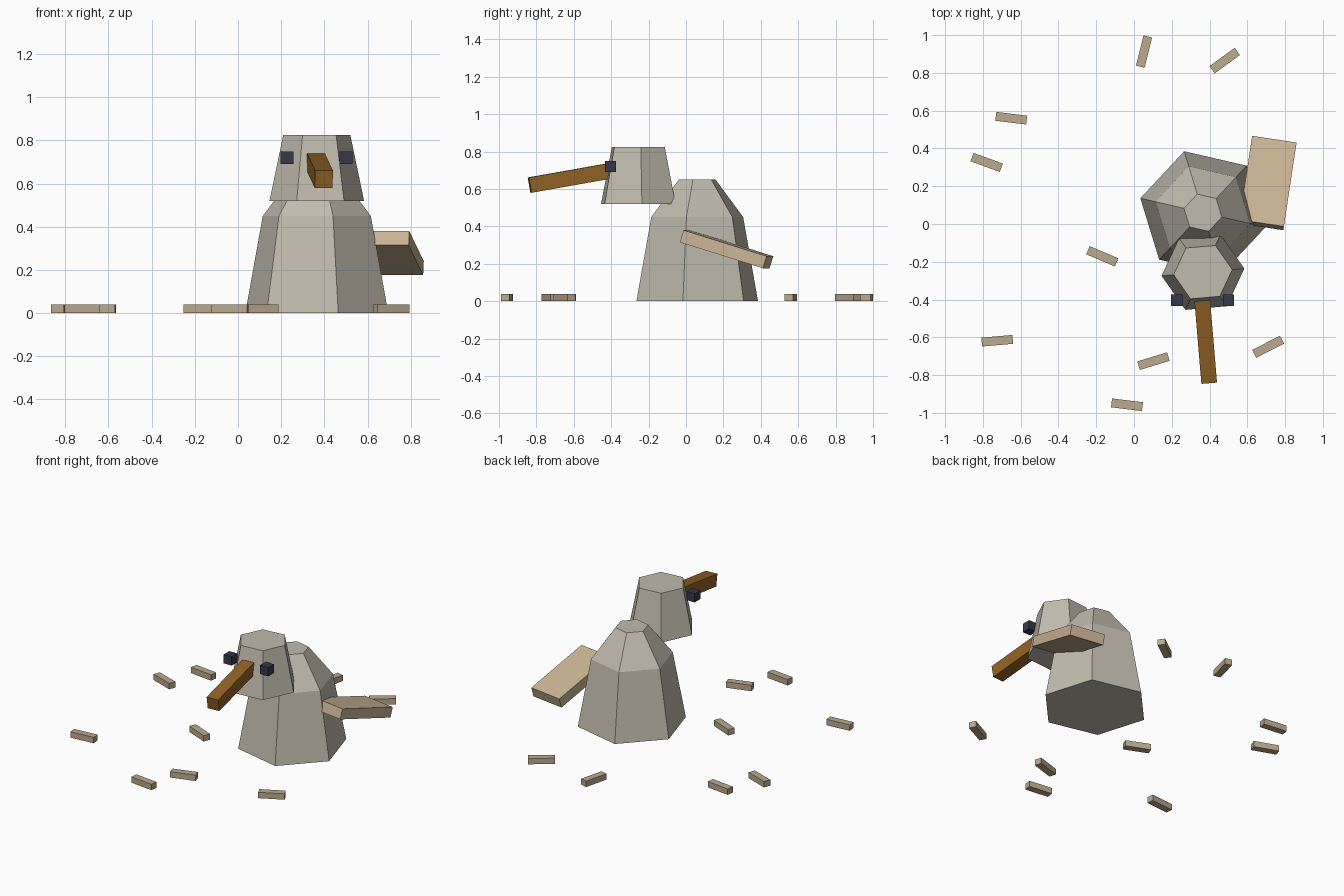
import bpy, bmesh
from math import radians, cos, sin, tau

if "Cube" in bpy.data.objects:
    bpy.data.objects.remove(bpy.data.objects["Cube"])


def material(name, rgb):
    # 0-255 screen colour to linear diffuse colour
    m = bpy.data.materials.new(name)
    m.diffuse_color = [(c / 255) ** 2.2 for c in rgb] + [1]
    m.use_nodes = True
    m.node_tree.nodes["Principled BSDF"].inputs["Base Color"].default_value = m.diffuse_color
    return m


STONE = material("stone", (192, 186, 172))
HORN = material("horn", (145, 98, 42))
DARK = material("dark", (58, 58, 75))
TAN = material("tan", (202, 180, 148))
SEED = material("seed", (186, 168, 140))


def finish(name, bm, mat, loc, rot=(0, 0, 0)):
    bmesh.ops.recalc_face_normals(bm, faces=bm.faces)
    me = bpy.data.meshes.new(name)
    bm.to_mesh(me)
    bm.free()
    me.materials.append(mat)
    ob = bpy.data.objects.new(name, me)
    ob.location = loc
    ob.rotation_euler = [radians(a) for a in rot]
    bpy.context.collection.objects.link(ob)
    return ob


def box(name, size, loc, mat, rot=(0, 0, 0)):
    bm = bmesh.new()
    bmesh.ops.create_cube(bm, size=1)
    bmesh.ops.scale(bm, vec=size, verts=bm.verts)
    return finish(name, bm, mat, loc, rot)


def hex_loft(name, profile, loc, turn, mat):
    # stacked hexagon rings from (radius, z) pairs, capped at both ends
    bm = bmesh.new()
    rings = [[bm.verts.new((r * cos(i * tau / 6), r * sin(i * tau / 6), z))
              for i in range(6)] for r, z in profile]
    for a, b in zip(rings, rings[1:]):
        for i in range(6):
            j = (i + 1) % 6
            bm.faces.new((a[i], a[j], b[j], b[i]))
    bm.faces.new(rings[0])
    bm.faces.new(rings[-1])
    return finish(name, bm, mat, loc, (0, 0, turn))


# body and head
hex_loft("body", [(0.34, 0), (0.257, 0.45), (0.103, 0.65)], (0.365, 0.06, 0), 47, STONE)
hex_loft("head", [(0.22, 0.52), (0.156, 0.825)], (0.365, -0.255, 0), 5, STONE)

# beak, pointing forward and slightly down
box("beak", (0.083, 0.45, 0.083), (0.379, -0.615, 0.66), HORN, (10, 0, 4.8))

# eyes
for side, label in ((-1, "left"), (1, "right")):
    box(f"eye_{label}", (0.06, 0.06, 0.06), (0.363 + side * 0.137, -0.403, 0.72), DARK)

# single wing, sloping down to the back
box("wing", (0.238, 0.47, 0.068), (0.708, 0.217, 0.278), TAN, (-17.2, 0, -8.6))

# scattered grains on the floor: x, y, turn
grains = [(0.053, 0.913, 76), (0.48, 0.865, 36), (-0.65, 0.56, -7),
          (-0.78, 0.326, -20), (-0.168, -0.171, -23), (-0.724, -0.618, 5),
          (0.103, -0.726, 17), (0.71, -0.65, 27), (-0.037, -0.957, -7)]
for n, (x, y, turn) in enumerate(grains, 1):
    box(f"grain_{n}", (0.165, 0.047, 0.04), (x, y, 0.02), SEED, (0, 0, turn))
